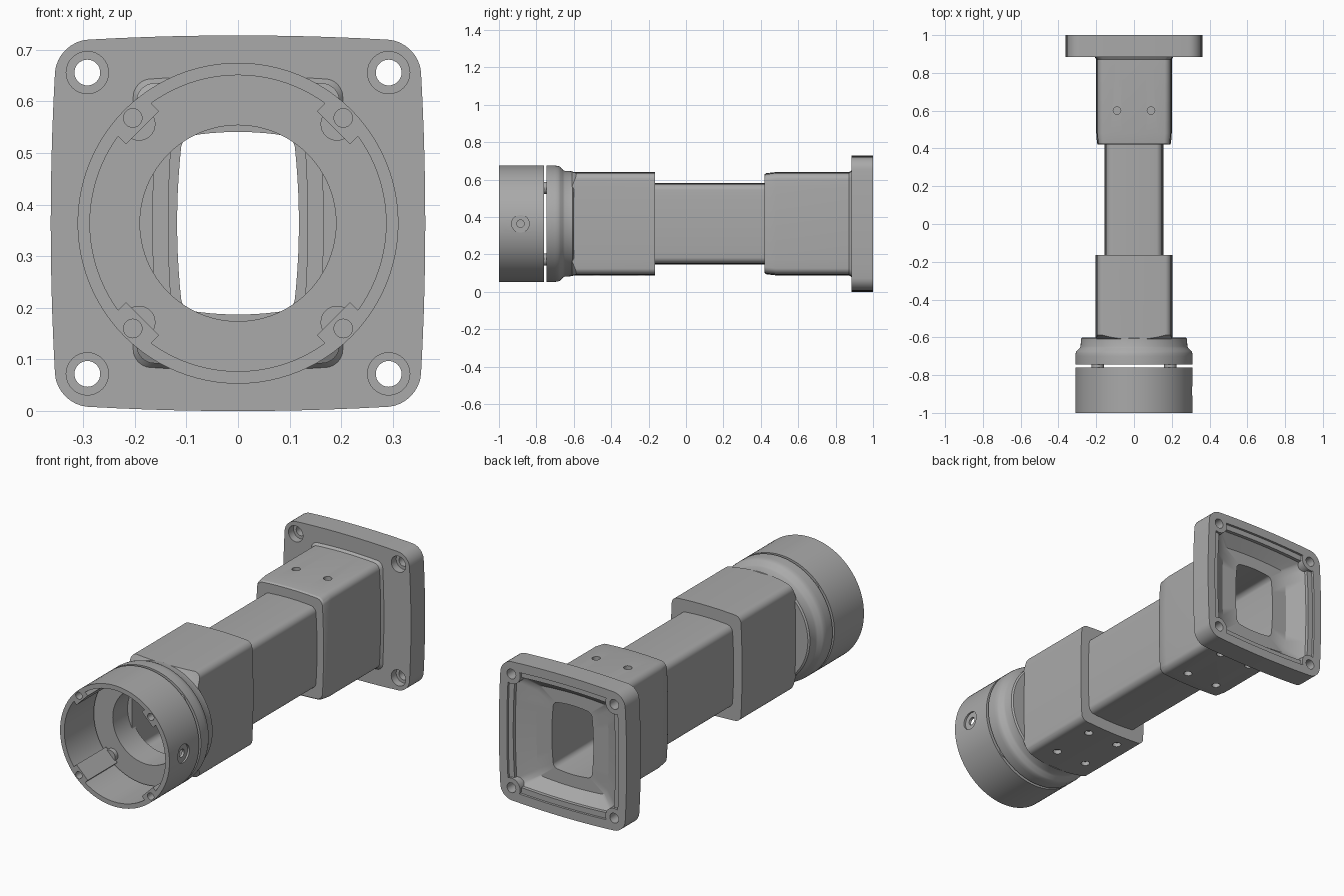
import bpy, bmesh, math
from mathutils import Matrix, Vector

cube = bpy.data.objects.get("Cube")
if cube:
    bpy.data.objects.remove(cube, do_unlink=True)

AXIS_Z = 0.364
SIGNS = [(sx, sz) for sx in (-1, 1) for sz in (-1, 1)]

grey = bpy.data.materials.new("cast_grey")
grey.use_nodes = True
grey.diffuse_color = (0.4, 0.4, 0.4, 1)
grey.node_tree.nodes["Principled BSDF"].inputs["Base Color"].default_value = (0.4, 0.4, 0.4, 1)


def section(w, h, r, bulge=0.0):
    """Rounded rectangle outline with gently bowed sides."""
    w, h = w - bulge, h - bulge
    pts = []
    for k in range(4):
        sx, sz = ((1, 1), (-1, 1), (-1, -1), (1, -1))[k]
        for i in range(9):
            a = math.pi / 2 * (k + i / 8)
            pts.append(Vector((sx * (w - r) + r * math.cos(a), sz * (h - r) + r * math.sin(a))))
    full = []
    for i, p in enumerate(pts):
        full.append(p)
        if i % 9 == 8:
            q = pts[(i + 1) % len(pts)]
            full += [p.lerp(q, j / 10) for j in range(1, 10)]
    return [(x * (1 + bulge / w * (1 - (z / h) ** 2)), z * (1 + bulge / h * (1 - (x / w) ** 2)))
            for x, z in full]


def circle(r, n=96):
    return [(r * math.cos(2 * math.pi * i / n), r * math.sin(2 * math.pi * i / n)) for i in range(n)]


def finish(name, bm):
    bmesh.ops.recalc_face_normals(bm, faces=bm.faces)
    mesh = bpy.data.meshes.new(name)
    bm.to_mesh(mesh)
    bm.free()
    mesh.materials.append(grey)
    ob = bpy.data.objects.new(name, mesh)
    bpy.context.collection.objects.link(ob)
    return ob


def loft(name, rings, closed=False):
    """Skin (y, outline) rings along the body axis; closed makes a hollow ring."""
    bm = bmesh.new()
    loops = [[bm.verts.new((x, y, z + AXIS_Z)) for x, z in outline] for y, outline in rings]
    n = len(loops[0])
    pairs = list(zip(loops, loops[1:]))
    if closed:
        pairs.append((loops[-1], loops[0]))
    else:
        bm.faces.new(loops[0])
        bm.faces.new(loops[-1])
    for a, b in pairs:
        for i in range(n):
            j = (i + 1) % n
            bm.faces.new((a[i], a[j], b[j], b[i]))
    return finish(name, bm)


def rod(name, start, end, r, n=32):
    a, b = Vector(start), Vector(end)
    bm = bmesh.new()
    turn = (b - a).to_track_quat('Z', 'Y').to_matrix().to_4x4()
    bmesh.ops.create_cone(bm, cap_ends=True, segments=n, radius1=r, radius2=r,
                          depth=(b - a).length, matrix=Matrix.Translation((a + b) / 2) @ turn)
    return finish(name, bm)


def combine(ob, tool, op='DIFFERENCE'):
    mod = ob.modifiers.new("combine", 'BOOLEAN')
    mod.operation, mod.solver, mod.object = op, 'EXACT', tool
    bpy.context.view_layer.objects.active = ob
    bpy.ops.object.modifier_apply(modifier=mod.name)
    bpy.data.objects.remove(tool, do_unlink=True)


def along_y(x, z, y0, y1, r):
    return rod("pin", (x, y0, AXIS_Z + z), (x, y1, AXIS_Z + z), r)


parts = []
neck = section(0.118, 0.177, 0.02, 0.01)

# Square mounting flange with a funnel recess and four counterbored corners
plate = section(0.363, 0.364, 0.06, 0.012)
flange = loft("mounting_flange", [(0.885, plate), (1.0, plate)])
rim = section(0.318, 0.318, 0.03, 0.01)
mouth = section(0.29, 0.29, 0.03, 0.01)
floor = section(0.205, 0.24, 0.03, 0.01)
recess = loft("recess", [(1.02, rim), (0.988, rim), (0.988, mouth), (0.97, mouth),
                         (0.92, floor), (0.92, neck), (0.87, neck)])
for sx, sz in SIGNS:
    combine(recess, along_y(sx * 0.292, sz * 0.292, 0.9, 1.03, 0.05))
combine(flange, recess)
for sx, sz in SIGNS:
    combine(flange, along_y(sx * 0.292, sz * 0.292, 0.8, 1.1, 0.025))
    combine(flange, along_y(sx * 0.292, sz * 0.292, 0.8, 0.925, 0.041))
parts.append(flange)

# Rear block behind the flange
block = section(0.2, 0.276, 0.03, 0.008)
rear = loft("rear_block", [(0.42, section(0.192, 0.264, 0.03, 0.008)),
                           (0.428, section(0.196, 0.27, 0.03, 0.008)),
                           (0.48, block), (0.872, block),
                           (0.886, section(0.21, 0.286, 0.03, 0.008))])
combine(rear, loft("bore", [(0.4, neck), (0.9, neck)]))
for sx in (-1, 1):
    combine(rear, rod("hole", (sx * 0.09, 0.6, 0.61), (sx * 0.09, 0.6, 0.7), 0.02))
    for y in (0.52, 0.77):
        combine(rear, rod("hole", (sx * 0.09, y, 0.12), (sx * 0.09, y, 0.0), 0.02))
parts.append(rear)

# Slim centre tube
tube_out, tube_in = section(0.155, 0.217, 0.028, 0.008), section(0.135, 0.193, 0.02, 0.008)
parts.append(loft("centre_tube", [(-0.18, tube_out), (0.43, tube_out),
                                  (0.43, tube_in), (-0.18, tube_in)], closed=True))

# Front block, its corners trimmed by a cone where it meets the round collar
block = section(0.203, 0.277, 0.03, 0.008)
front = loft("front_block", [(-0.625, block), (-0.165, block)])
combine(front, loft("cone", [(-0.64, circle(0.25)), (-0.61, circle(0.28)),
                             (-0.565, circle(0.36)), (-0.1, circle(0.4))]), 'INTERSECT')
wide = section(0.165, 0.225, 0.025, 0.008)
combine(front, loft("bore", [(-0.7, wide), (-0.181, wide), (-0.181, tube_in), (-0.1, tube_in)]))
for sx in (-1, 1):
    for y in (-0.24, -0.48):
        combine(front, rod("hole", (sx * 0.09, y, 0.11), (sx * 0.09, y, 0.0), 0.021))
parts.append(front)

# Round collar with a stepped shoulder
shape = [(-0.6, 0.19), (-0.6, 0.272), (-0.606, 0.28), (-0.648, 0.283), (-0.658, 0.288),
         (-0.672, 0.304), (-0.684, 0.309), (-0.7, 0.311), (-0.745, 0.311), (-0.745, 0.19)]
parts.append(loft("round_collar", [(y, circle(r)) for y, r in shape], closed=True))

# Front cup with four inner screw lugs and one side port
cup = loft("front_cup", [(y, circle(r)) for y, r in
                         ((-1, 0.311), (-0.76, 0.311), (-0.76, 0.287), (-1, 0.287))], closed=True)
for k in range(4):
    turn = Matrix.Translation((0, 0, AXIS_Z)) @ Matrix.Rotation(math.pi * (0.25 + k / 2), 4, 'Y')
    bm = bmesh.new()
    bmesh.ops.create_cube(bm, size=1, matrix=turn @ Matrix.Translation((0.281, -0.88, 0))
                          @ Matrix.Diagonal((0.038, 0.24, 0.09, 1)))
    combine(cup, finish("lug", bm), 'UNION')
for sx, sz in SIGNS:
    combine(cup, along_y(sx * 0.204, sz * 0.204, -1.05, -0.9, 0.018))
    spacer = along_y(sx * 0.192, sz * 0.192, -0.768, -0.74, 0.032)
    spacer.name = "spacer_pin"
    parts.append(spacer)
combine(cup, rod("port", (0.3, -0.885, AXIS_Z), (0.4, -0.885, AXIS_Z), 0.047))
combine(cup, rod("port", (0.2, -0.885, AXIS_Z), (0.4, -0.885, AXIS_Z), 0.02))
parts.append(cup)

# Smooth the curved faces and keep machined edges crisp
bpy.ops.object.select_all(action='DESELECT')
for ob in parts:
    ob.select_set(True)
bpy.context.view_layer.objects.active = parts[0]
bpy.ops.object.shade_smooth_by_angle(angle=math.radians(30))
